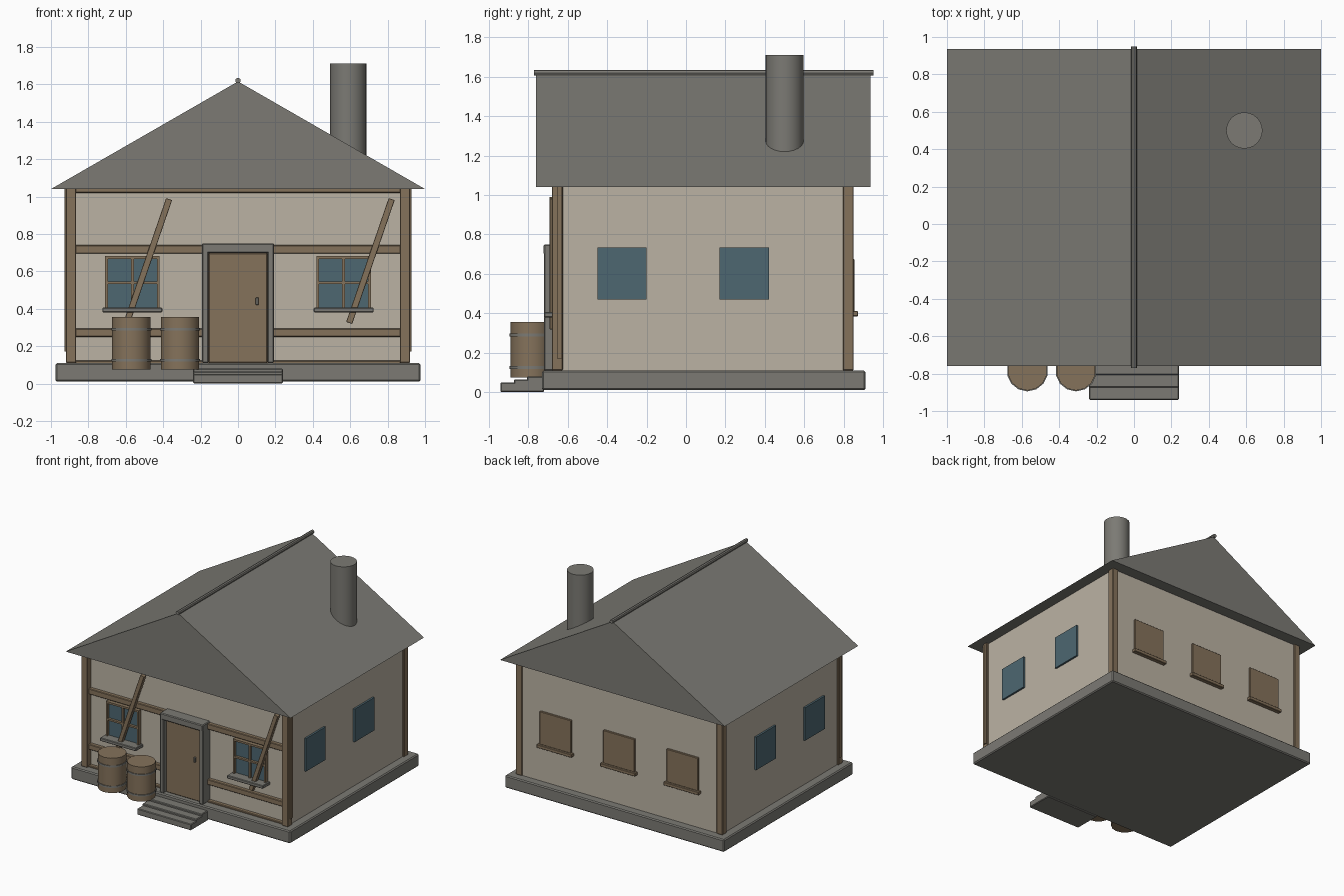
import bpy, bmesh, math
from mathutils import Matrix

cube = bpy.data.objects.get("Cube")
if cube:
    bpy.data.objects.remove(cube, do_unlink=True)


def material(name, r, g, b):
    m = bpy.data.materials.new(name)
    m.use_nodes = True
    m.diffuse_color = (r, g, b, 1)
    bsdf = next(n for n in m.node_tree.nodes if n.type == 'BSDF_PRINCIPLED')
    bsdf.inputs["Base Color"].default_value = (r, g, b, 1)
    bsdf.inputs["Roughness"].default_value = 0.9
    return m


PLASTER = material("plaster", 0.50, 0.45, 0.37)
WOOD = material("wood", 0.235, 0.17, 0.105)
STONE = material("stone", 0.20, 0.195, 0.175)
GLASS = material("window_glass", 0.075, 0.135, 0.165)


def finish(bm, name, mat):
    bmesh.ops.recalc_face_normals(bm, faces=bm.faces)
    mesh = bpy.data.meshes.new(name)
    bm.to_mesh(mesh)
    bm.free()
    mesh.materials.append(mat)
    obj = bpy.data.objects.new(name, mesh)
    bpy.context.collection.objects.link(obj)
    return obj


def box(name, mat, x, y, z, bevel=0.0, tilt=0.0):
    """Box from (min, max) ranges, optionally leaning about the y axis."""
    bm = bmesh.new()
    bmesh.ops.create_cube(bm, size=1)
    size = [b - a for a, b in (x, y, z)]
    bmesh.ops.scale(bm, vec=size, verts=bm.verts)
    obj = finish(bm, name, mat)
    obj.location = [(a + b) / 2 for a, b in (x, y, z)]
    obj.rotation_euler.y = tilt
    if bevel:
        mod = obj.modifiers.new("edge_bevel", 'BEVEL')
        mod.width = bevel
        mod.segments = 1
    return obj


def smooth(obj):
    bpy.ops.object.select_all(action='DESELECT')
    obj.select_set(True)
    bpy.context.view_layer.objects.active = obj
    bpy.ops.object.shade_smooth_by_angle(angle=math.radians(40))


def cylinder(name, mat, center, radius, z, sides):
    bm = bmesh.new()
    bmesh.ops.create_cone(bm, cap_ends=True, segments=sides, radius1=radius,
                          radius2=radius, depth=z[1] - z[0])
    obj = finish(bm, name, mat)
    obj.location = (center[0], center[1], (z[0] + z[1]) / 2)
    smooth(obj)
    return obj


# Foundation and entrance steps
box("foundation", STONE, (-0.975, 0.975), (-0.73, 0.91), (0.01, 0.11), 0.008)
for i, top in enumerate((0.05, 0.065, 0.08)):
    box(f"step_{i + 1}", STONE, (-0.24, 0.24), (-0.94 + 0.067 * i, -0.72),
        (0.0, top), 0.005)

# Walls
box("walls", PLASTER, (-0.905, 0.905), (-0.63, 0.84), (0.10, 1.05))

# Timber frame
for side, s in (("left", 1), ("right", -1)):
    x = sorted((0.865 * s, 0.92 * s))
    box(f"front_post_{side}", WOOD, x, (-0.68, -0.625), (0.11, 1.045), 0.004)
    box(f"back_post_{side}", WOOD, x, (0.795, 0.85), (0.11, 1.045), 0.004)
    box(f"post_batten_{side}", WOOD, sorted((0.90 * s, 0.928 * s)),
        (-0.655, -0.628), (0.17, 1.045))
for name, z in (("lower_beam", (0.25, 0.293)), ("middle_beam", (0.695, 0.74)),
                ("top_beam", (1.02, 1.045)), ("ground_beam", (0.105, 0.122))):
    box(name, WOOD, (-0.87, 0.87), (-0.66, -0.625), z, 0.004)

# Door with stone surround
for side, s in (("left", 1), ("right", -1)):
    box(f"door_jamb_{side}", STONE, sorted((0.157 * s, 0.192 * s)),
        (-0.72, -0.62), (0.11, 0.72), 0.005)
box("door_lintel", STONE, (-0.192, 0.192), (-0.722, -0.62), (0.698, 0.75), 0.006)
box("door", WOOD, (-0.157, 0.157), (-0.69, -0.62), (0.11, 0.698), 0.005)
box("door_handle", STONE, (0.094, 0.11), (-0.705, -0.685), (0.42, 0.46), 0.003)

# Front windows and leaning planks
for side, c in (("left", 0.565), ("right", -0.565)):
    lo, hi = c - 0.145, c + 0.145
    box(f"front_glass_{side}", GLASS, (lo, hi), (-0.645, -0.625), (0.40, 0.68))
    y = (-0.665, -0.625)
    for name, x, z in (
            ("edge_a", (lo, lo + 0.014), (0.40, 0.68)),
            ("edge_b", (hi - 0.014, hi), (0.40, 0.68)),
            ("head", (lo, hi), (0.667, 0.682)),
            ("mullion", (c - 0.008, c + 0.008), (0.40, 0.68)),
            ("crossbar", (lo, hi), (0.532, 0.546))):
        box(f"window_{name}_{side}", WOOD, x, y, z)
    box(f"front_sill_{side}", STONE, (c - 0.16, c + 0.16), (-0.72, -0.625),
        (0.38, 0.406), 0.004)
for side, x in (("left", 0.708), ("right", -0.482)):
    box(f"leaning_plank_{side}", WOOD, (x - 0.017, x + 0.017), (-0.692, -0.66),
        (0.305, 1.005), 0.002, math.atan2(0.23, 0.67))

# Side windows
for side, s in (("left", 1), ("right", -1)):
    for i, y in enumerate((-0.325, 0.295)):
        box(f"side_window_{side}_{i + 1}", GLASS, sorted((0.89 * s, 0.92 * s)),
            (y - 0.125, y + 0.125), (0.47, 0.735))

# Back shutters with sills
for i, x in enumerate((-0.565, 0.0, 0.565)):
    box(f"back_shutter_{i + 1}", WOOD, (x - 0.14, x + 0.14), (0.83, 0.855),
        (0.41, 0.675), 0.003)
    box(f"back_sill_{i + 1}", WOOD, (x - 0.155, x + 0.155), (0.83, 0.872),
        (0.385, 0.412), 0.003)

# Gabled roof: extruded triangle
bm = bmesh.new()
gable = bm.faces.new([bm.verts.new((x, -0.76, z))
                      for x, z in ((-1, 1.04), (1, 1.04), (0, 1.615))])
end = bmesh.ops.extrude_face_region(bm, geom=[gable], use_keep_orig=True)
bmesh.ops.translate(bm, vec=(0, 1.695, 0),
                    verts=[v for v in end["geom"] if isinstance(v, bmesh.types.BMVert)])
finish(bm, "roof", STONE)

# Ridge pole
bm = bmesh.new()
bmesh.ops.create_cone(bm, cap_ends=True, segments=8, radius1=0.015, radius2=0.015,
                      depth=1.72, matrix=Matrix.Rotation(math.pi / 2, 4, 'X'))
ridge = finish(bm, "ridge_pole", STONE)
ridge.location = (0, 0.09, 1.62)

# Chimney
cylinder("chimney", STONE, (0.59, 0.5), 0.097, (1.1, 1.71), 24)

# Barrels with hoops
for i, x in enumerate((-0.57, -0.31)):
    c = (x, -0.785)
    cylinder(f"barrel_{i + 1}", WOOD, c, 0.105, (0.075, 0.355), 14)
    for part, z in (("lower", 0.125), ("upper", 0.29)):
        cylinder(f"barrel_hoop_{part}_{i + 1}", STONE, c, 0.11, (z - 0.007, z + 0.007), 14)
